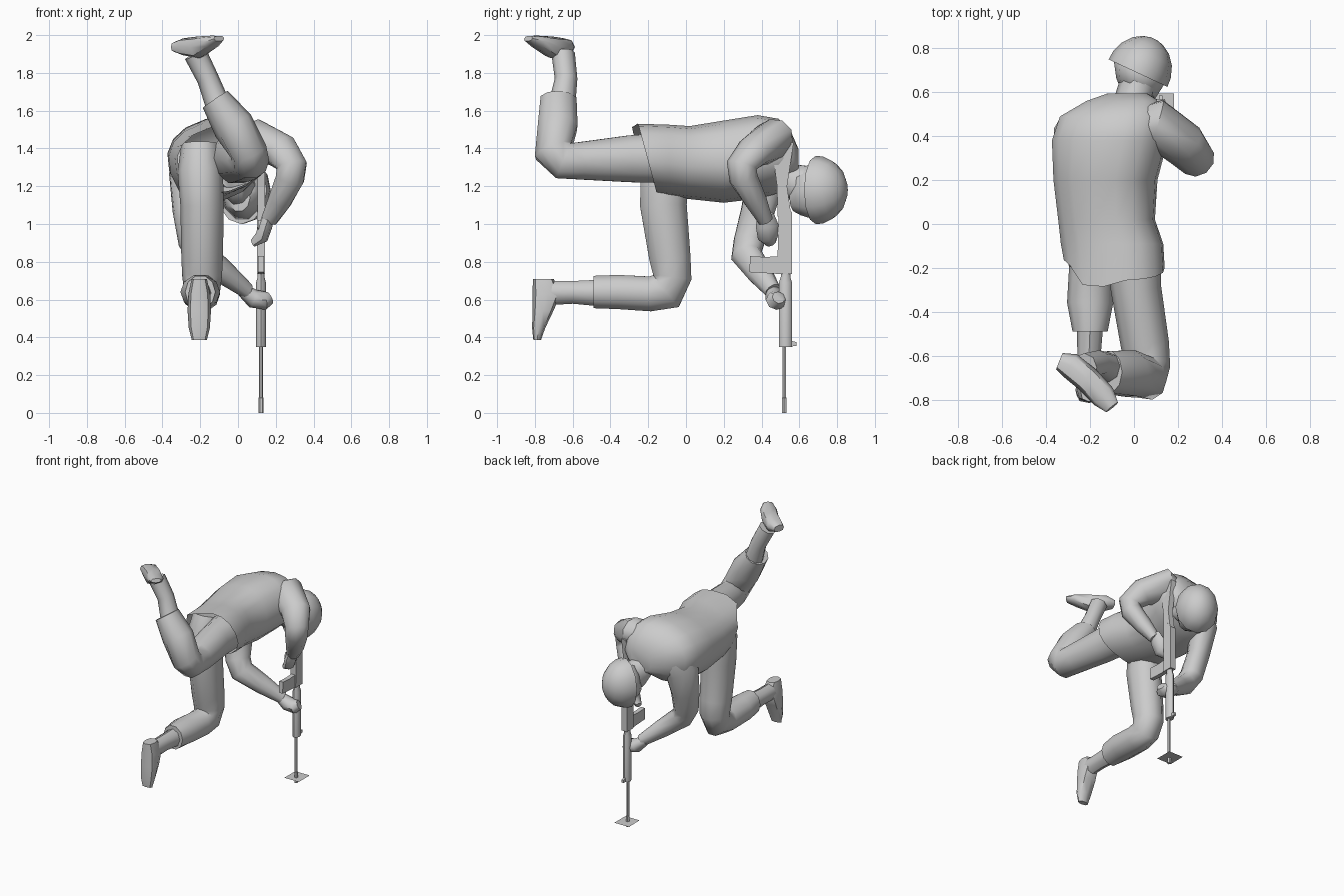
import bpy, bmesh, math
from mathutils import Vector

grey = bpy.data.materials.new("plain_grey")
grey.diffuse_color = (0.6, 0.6, 0.6, 1)


def finish(name, bm, angle=50):
    bmesh.ops.recalc_face_normals(bm, faces=bm.faces)
    mesh = bpy.data.meshes.new(name)
    bm.to_mesh(mesh)
    bm.free()
    mesh.materials.append(grey)
    ob = bpy.data.objects.new(name, mesh)
    bpy.context.collection.objects.link(ob)
    bpy.ops.object.select_all(action='DESELECT')
    ob.select_set(True)
    bpy.context.view_layer.objects.active = ob
    if angle:
        bpy.ops.object.shade_smooth_by_angle(angle=math.radians(angle))
    return ob


def loft(name, rings, ref=(1, 0, 0), normal=None, sides=10, power=1.0, angle=50, hem=None):
    """Tube through rings (x, y, z, half size along ref, other half size)."""
    bm = bmesh.new()
    pts = [Vector(r[:3]) for r in rings]
    loops = []
    for i, r in enumerate(rings):
        ahead, behind = pts[min(i + 1, len(pts) - 1)], pts[max(i - 1, 0)]
        if normal:
            t = Vector(normal).normalized()
        elif 0 < i < len(pts) - 1:
            t = ((ahead - pts[i]).normalized() + (pts[i] - behind).normalized()).normalized()
        else:
            t = (ahead - behind).normalized()
        u = Vector(ref)
        u = (u - t * u.dot(t)).normalized()
        v = t.cross(u)
        loop = []
        for k in range(sides):
            c, s = math.cos(math.tau * k / sides), math.sin(math.tau * k / sides)
            c, s = (math.copysign(abs(q) ** power, q) for q in (c, s))
            loop.append(bm.verts.new(pts[i] + u * c * r[3] + v * s * r[4]))
        loops.append(loop)
    for a, b in zip(loops, loops[1:]):
        for k in range(sides):
            n = (k + 1) % sides
            bm.faces.new((a[k], a[n], b[n], b[k]))
    # A hem function shapes the first ring and leaves it open
    if hem:
        for v in loops[0]:
            v.co.y += hem(v.co)
    else:
        bm.faces.new(loops[0])
    bm.faces.new(loops[-1])
    return finish(name, bm, angle)


def plate(name, outline, x, half):
    """Side outline of (y, z) points given thickness along x."""
    bm = bmesh.new()
    a = [bm.verts.new((x - half, y, z)) for y, z in outline]
    b = [bm.verts.new((x + half, y, z)) for y, z in outline]
    bm.faces.new(a)
    bm.faces.new(b)
    for i in range(len(a)):
        j = (i + 1) % len(a)
        bm.faces.new((a[i], a[j], b[j], b[i]))
    return finish(name, bm, 0)


def jacket_hem(p):
    """Slanted hem, fuller over the seat and cut back at the left hip."""
    y = -0.27 * (p.z - 1.35)
    if p.z > 1.35:
        y -= 0.05 * math.exp(-((p.x + 0.19) / 0.09) ** 2)
    if p.x < -0.27:
        y += 0.05
    return y


# Jacket, rolled so that the left shoulder sits lower
loft("jacket", [
    (-0.09, -0.205, 1.345, 0.232, 0.175), (-0.10, -0.09, 1.335, 0.235, 0.18),
    (-0.125, 0.02, 1.325, 0.22, 0.185), (-0.13, 0.2, 1.33, 0.235, 0.21),
    (-0.11, 0.38, 1.355, 0.265, 0.21), (-0.09, 0.49, 1.36, 0.25, 0.185),
    (-0.05, 0.56, 1.35, 0.17, 0.12), (-0.03, 0.595, 1.32, 0.09, 0.075)],
    ref=(0.96, 0, 0.28), normal=(0, 1, 0), sides=16, power=0.85, hem=jacket_hem)

# Kneeling leg
loft("kneeling_trouser", [
    (-0.2, -0.08, 1.42, 0.10, 0.09), (-0.2, -0.11, 1.28, 0.12, 0.135),
    (-0.19, -0.12, 1.1, 0.115, 0.13),
    (-0.19, -0.085, 0.82, 0.11, 0.115), (-0.19, -0.073, 0.72, 0.105, 0.108),
    (-0.19, -0.105, 0.645, 0.095, 0.113), (-0.195, -0.19, 0.63, 0.10, 0.097),
    (-0.2, -0.36, 0.64, 0.105, 0.095), (-0.2, -0.49, 0.64, 0.08, 0.09)])
loft("kneeling_boot_shaft", [
    (-0.2, -0.46, 0.635, 0.06, 0.07), (-0.205, -0.6, 0.638, 0.053, 0.06),
    (-0.205, -0.74, 0.635, 0.05, 0.065)], sides=8)
loft("kneeling_boot_foot", [
    (-0.205, -0.755, 0.71, 0.04, 0.055), (-0.205, -0.738, 0.63, 0.058, 0.075),
    (-0.205, -0.757, 0.54, 0.062, 0.055), (-0.205, -0.78, 0.45, 0.056, 0.035),
    (-0.205, -0.788, 0.385, 0.04, 0.02)], normal=(0, 0, 1), sides=8, power=0.8)

# Raised leg
loft("raised_trouser", [
    (-0.01, -0.1, 1.35, 0.13, 0.14), (0.01, -0.3, 1.345, 0.115, 0.13),
    (0.05, -0.55, 1.335, 0.11, 0.105), (0.065, -0.65, 1.335, 0.10, 0.105),
    (0.055, -0.70, 1.385, 0.10, 0.108), (-0.025, -0.68, 1.52, 0.11, 0.11),
    (-0.12, -0.675, 1.66, 0.08, 0.10)])
loft("raised_boot_shaft", [
    (-0.11, -0.655, 1.64, 0.065, 0.07), (-0.16, -0.635, 1.77, 0.058, 0.06),
    (-0.225, -0.65, 1.9, 0.062, 0.062)], sides=8)
loft("raised_boot_foot", [
    (-0.34, -0.625, 1.937, 0.04, 0.025), (-0.29, -0.645, 1.938, 0.06, 0.045),
    (-0.21, -0.71, 1.935, 0.06, 0.058), (-0.14, -0.785, 1.965, 0.058, 0.033),
    (-0.10, -0.835, 1.982, 0.035, 0.015)],
    ref=(0.65, 0.75, 0), sides=8, power=0.8)

# Arms and hands
loft("right_sleeve", [
    (-0.01, 0.45, 1.42, 0.07, 0.08), (0.10, 0.455, 1.44, 0.11, 0.125),
    (0.23, 0.36, 1.385, 0.09, 0.105), (0.285, 0.295, 1.31, 0.08, 0.085),
    (0.275, 0.305, 1.24, 0.075, 0.08), (0.22, 0.37, 1.12, 0.06, 0.065),
    (0.165, 0.42, 1.02, 0.04, 0.045)], ref=(0.5, -0.7, 0.5))
loft("right_hand", [
    (0.165, 0.42, 1.05, 0.03, 0.045), (0.145, 0.43, 0.99, 0.037, 0.06),
    (0.125, 0.435, 0.93, 0.037, 0.055), (0.08, 0.45, 0.90, 0.02, 0.03)], sides=8)
loft("left_sleeve", [
    (-0.16, 0.42, 1.37, 0.06, 0.06), (-0.225, 0.44, 1.335, 0.105, 0.11),
    (-0.262, 0.425, 1.25, 0.097, 0.12),
    (-0.26, 0.38, 1.07, 0.078, 0.10), (-0.235, 0.335, 0.91, 0.08, 0.088),
    (-0.19, 0.32, 0.835, 0.075, 0.085), (-0.07, 0.39, 0.74, 0.06, 0.068),
    (0.05, 0.46, 0.645, 0.04, 0.045)], ref=(0.7, -0.5, 0.5))
loft("left_hand", [
    (0.025, 0.455, 0.65, 0.035, 0.035), (0.08, 0.475, 0.605, 0.055, 0.05),
    (0.14, 0.48, 0.595, 0.058, 0.05), (0.168, 0.49, 0.61, 0.035, 0.035)],
    ref=(0, 1, 0), sides=8)

# Neck and head
loft("neck", [
    (-0.01, 0.5, 1.27, 0.09, 0.1), (0.0, 0.58, 1.21, 0.085, 0.11),
    (0.03, 0.66, 1.19, 0.09, 0.12)], normal=(0.2, 1, 0))
loft("head", [
    (0.005, 0.575, 1.14, 0.065, 0.075), (0.01, 0.62, 1.17, 0.10, 0.13),
    (0.022, 0.685, 1.175, 0.125, 0.155), (0.05, 0.77, 1.18, 0.09, 0.11)],
    normal=(0.42, 0.9, 0))

# Helmet: a dome with its rim tilted across the head
axis = Vector((0.42, 0.9, 0)).normalized()
rim = Vector((0.022, 0.695, 1.18))
dome = []
for deg in (-3, 12, 32, 52, 70, 84):
    a = math.radians(deg)
    p = rim + axis * 0.165 * math.sin(a)
    dome.append((*p, 0.148 * math.cos(a), 0.181 * math.cos(a)))
loft("helmet", dome, normal=axis, sides=12)

# Rifle standing on its muzzle
GX = 0.122
loft("barrel", [(GX, 0.52, 0, 0.013, 0.013), (GX, 0.52, 0.08, 0.013, 0.013),
                (GX, 0.52, 0.081, 0.011, 0.011), (GX, 0.52, 0.75, 0.011, 0.011)], sides=6)
loft("handguard", [(GX, 0.527, 0.35, 0.026, 0.035), (GX, 0.527, 0.69, 0.026, 0.035),
                   (GX, 0.527, 0.72, 0.018, 0.025), (GX, 0.527, 0.76, 0.018, 0.025)], sides=8)
plate("front_sight", [(0.54, 0.35), (0.585, 0.355), (0.585, 0.375), (0.54, 0.385)], GX, 0.008)
plate("receiver", [(0.483, 0.735), (0.562, 0.735), (0.562, 1.06), (0.53, 1.1),
                   (0.49, 1.06)], GX, 0.022)
plate("magazine", [(0.5, 0.735), (0.335, 0.745), (0.34, 0.83), (0.42, 0.825),
                   (0.5, 0.83)], GX, 0.016)
plate("pistol_grip", [(0.5, 0.94), (0.40, 0.975), (0.41, 1.02), (0.5, 1.0)], GX, 0.016)
plate("stock", [(0.485, 1.04), (0.555, 1.06), (0.535, 1.2), (0.57, 1.43),
                (0.45, 1.44), (0.482, 1.2)], GX, 0.02)
# Flat square on the muzzle
bm = bmesh.new()
bm.faces.new([bm.verts.new((GX + 0.06 * sx, 0.53 + 0.065 * sy, 0.04))
              for sx, sy in ((-1, -1), (1, -1), (1, 1), (-1, 1))])
finish("muzzle_square", bm, 0)
